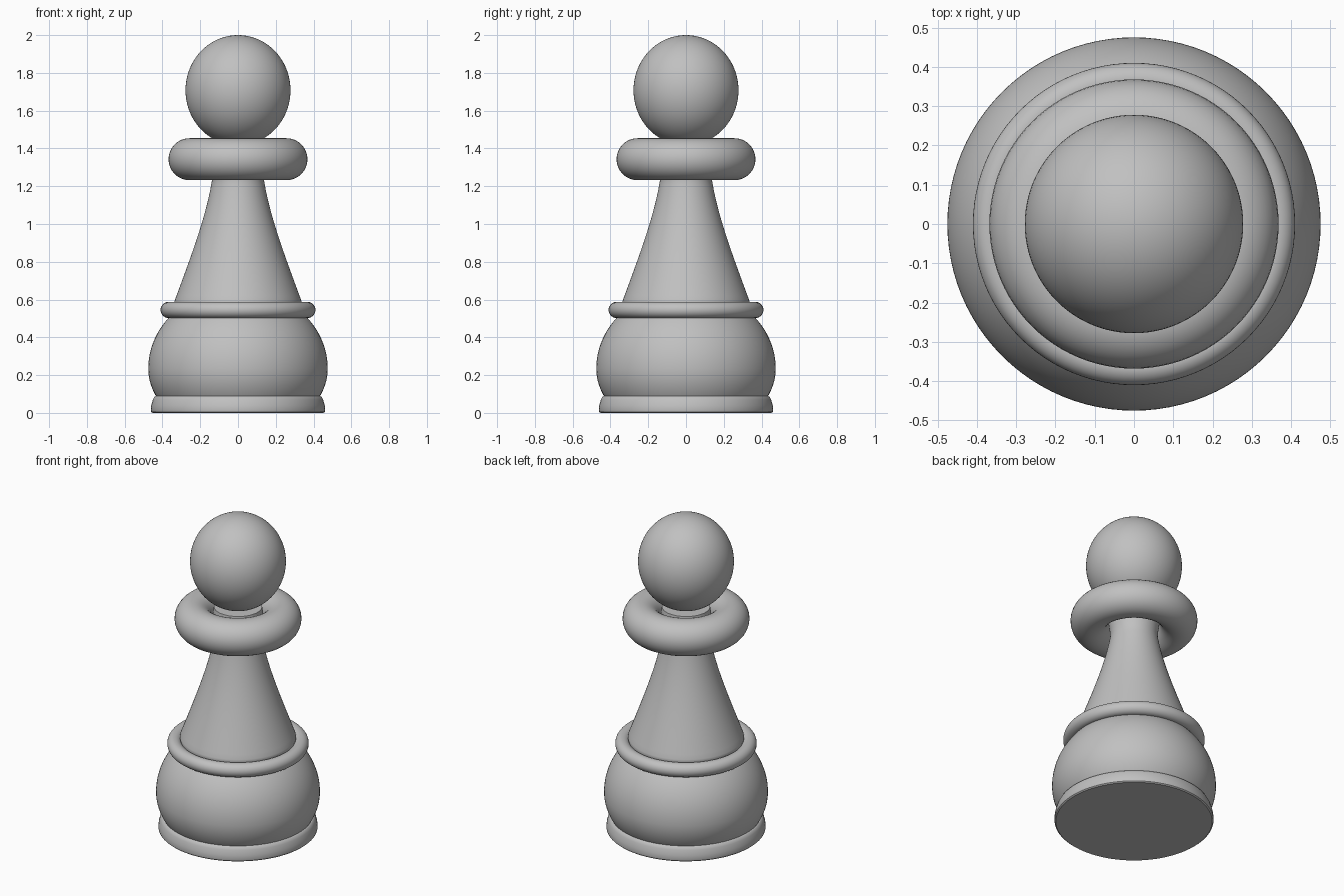
import bpy, bmesh
from math import sin, cos, pi, radians
from mathutils import Vector
from mathutils.geometry import interpolate_bezier

if "Cube" in bpy.data.objects:
    bpy.data.objects.remove(bpy.data.objects["Cube"])

SEGMENTS = 96

grey = bpy.data.materials.new("plain grey")
grey.use_nodes = True
grey.diffuse_color = (0.53, 0.53, 0.53, 1)
grey.node_tree.nodes["Principled BSDF"].inputs["Base Color"].default_value = grey.diffuse_color


def finish(obj):
    obj.data.materials.append(grey)
    bpy.ops.object.select_all(action="DESELECT")
    obj.select_set(True)
    bpy.context.view_layer.objects.active = obj
    bpy.ops.object.shade_smooth_by_angle(angle=radians(35))


def arc(rx, rz, cz, start, end, steps=24):
    """Elliptical arc around the axis, angles in degrees from the equator."""
    angles = [radians(start + (end - start) * i / steps) for i in range(steps + 1)]
    return [(rx * cos(a), cz + rz * sin(a)) for a in angles]


def lathe(name, profile):
    """Spin (radius, height) points, listed from bottom to top, into a closed solid."""
    points = [(0, profile[0][1])] + list(profile) + [(0, profile[-1][1])]
    bm = bmesh.new()
    verts = [bm.verts.new((r, 0, z)) for r, z in points]
    edges = [bm.edges.new(pair) for pair in zip(verts, verts[1:])]
    bmesh.ops.spin(bm, geom=verts + edges, axis=(0, 0, 1), cent=(0, 0, 0),
                   angle=2 * pi, steps=SEGMENTS)
    bmesh.ops.remove_doubles(bm, verts=bm.verts, dist=0.0001)
    bmesh.ops.dissolve_degenerate(bm, edges=bm.edges, dist=0.0001)
    bmesh.ops.recalc_face_normals(bm, faces=bm.faces)
    mesh = bpy.data.meshes.new(name)
    bm.to_mesh(mesh)
    bm.free()
    obj = bpy.data.objects.new(name, mesh)
    bpy.context.collection.objects.link(obj)
    finish(obj)


def ring(name, z, major, minor):
    bpy.ops.mesh.primitive_torus_add(location=(0, 0, z), major_radius=major, minor_radius=minor,
                                     major_segments=SEGMENTS, minor_segments=32)
    obj = bpy.context.object
    obj.name = name
    finish(obj)


# Foot with a rounded, slightly flared rim
lathe("foot", [(0.453, 0), (0.46, 0.006), (0.462, 0.015), (0.459, 0.04),
               (0.451, 0.07), (0.443, 0.085), (0.435, 0.09)])

# Bulbous base, rounder below its widest line than above
lathe("base_bulb", arc(0.475, 0.36, 0.235, -27, 0) + arc(0.475, 0.423, 0.235, 0, 47)[1:])

# Thin ring between base and stem
ring("base_ring", 0.545, 0.367, 0.043)

# Tapering concave stem
curve = interpolate_bezier(Vector((0.335, 0.595)), Vector((0.26, 0.8)),
                           Vector((0.17, 1.03)), Vector((0.138, 1.23)), 24)
lathe("stem", [(0.33, 0.545), (0.337, 0.585)] + [(p.x, p.y) for p in curve]
      + [(0.14, 1.27), (0.15, 1.34), (0.14, 1.42)])

# Thick collar and round head
ring("collar", 1.343, 0.257, 0.111)
lathe("head", arc(0.278, 0.292, 1.708, -90, 90, 48)[1:-1] + [(0.004, 2.0)])
